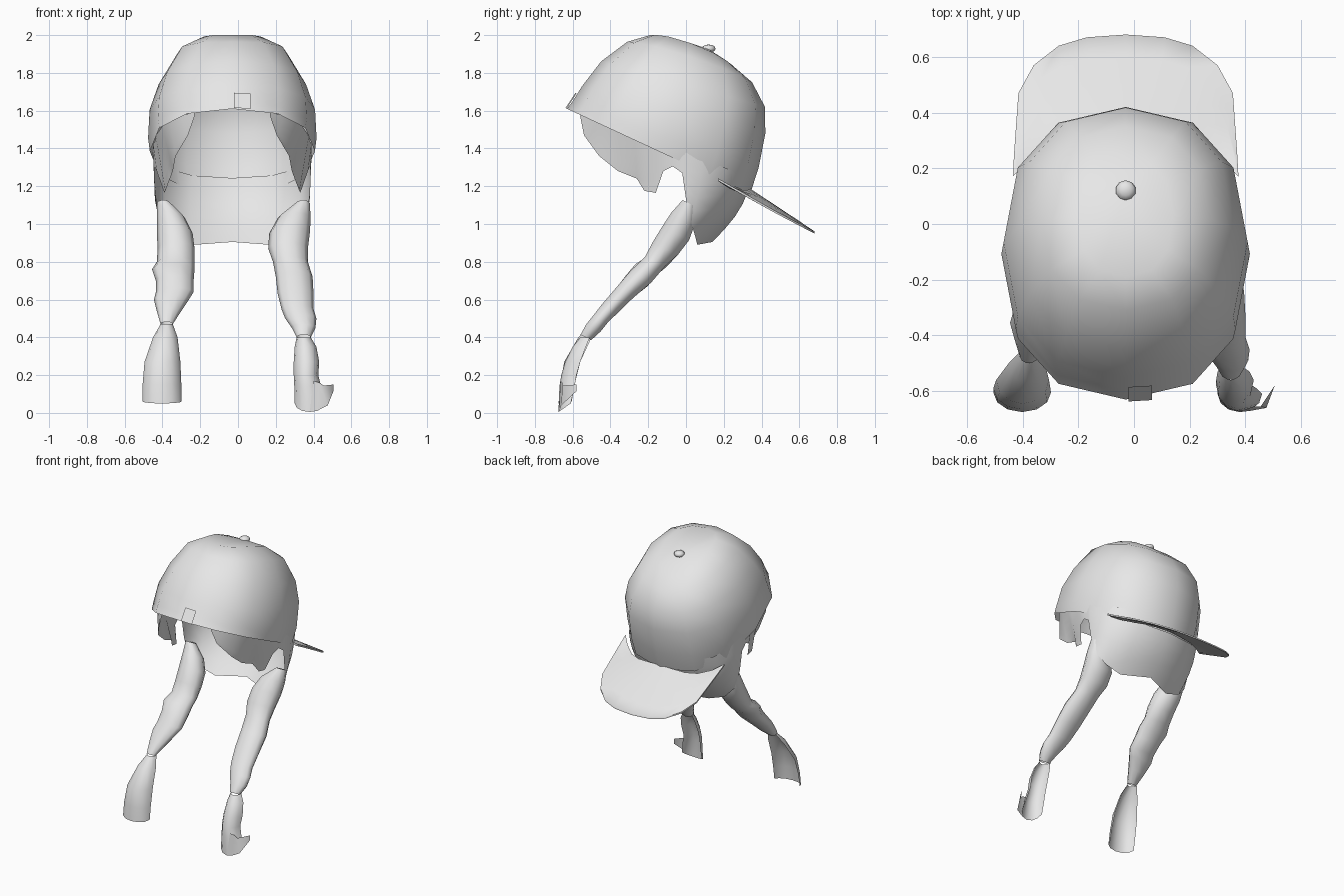
import bpy, bmesh, math
from mathutils import Vector

CX = -0.03  # symmetry line of the head
mat = bpy.data.materials.new("plain grey")
mat.diffuse_color = (0.8, 0.8, 0.8, 1)


def make(name, rows, closed=False, pole=None, angle=60):
    """Skin a list of equal-length point rows into a smooth sheet or tube."""
    bm = bmesh.new()
    grid = [[bm.verts.new(p) for p in r] for r in rows]
    n = len(rows[0])
    for a, b in zip(grid, grid[1:]):
        for i in range(n if closed else n - 1):
            j = (i + 1) % n
            bm.faces.new((a[i], a[j], b[j], b[i]))
    if pole:
        tip = bm.verts.new(pole)
        for i in range(n):
            bm.faces.new((grid[-1][i], grid[-1][(i + 1) % n], tip))
    bmesh.ops.remove_doubles(bm, verts=bm.verts, dist=0.0005)
    bmesh.ops.recalc_face_normals(bm, faces=bm.faces)
    return finish(name, bm, angle)


def finish(name, bm, angle=60):
    me = bpy.data.meshes.new(name)
    bm.to_mesh(me)
    bm.free()
    ob = bpy.data.objects.new(name, me)
    bpy.context.collection.objects.link(ob)
    me.materials.append(mat)
    bpy.ops.object.select_all(action='DESELECT')
    ob.select_set(True)
    bpy.context.view_layer.objects.active = ob
    bpy.ops.object.shade_smooth_by_angle(angle=math.radians(angle))
    return ob


def spow(v, e=0.86):
    return math.copysign(abs(v) ** e, v)


# Cap crown: tilted rings as (front y, front z, back y, back z, half width, side lift)
crown = [(-0.63, 1.61, 0.34, 1.16, 0.437, 0.0),
         (-0.60, 1.65, 0.385, 1.30, 0.446, -0.02),
         (-0.55, 1.73, 0.42, 1.48, 0.438, 0.0),
         (-0.45, 1.86, 0.418, 1.62, 0.39, 0.0),
         (-0.31, 1.965, 0.35, 1.75, 0.30, 0.03),
         (-0.19, 2.0, 0.24, 1.845, 0.17, 0.035)]
rows = []
for fy, fz, by, bz, w, lift in crown:
    ring = []
    for i in range(12):
        a = 2 * math.pi * i / 12
        s, c = spow(math.sin(a)), spow(math.cos(a))
        k = (1 + c) / 2
        ring.append((CX + w * s, fy + (by - fy) * k,
                     fz + (bz - fz) * k + lift * s * s))
    rows.append(ring)
make("cap_crown", rows, closed=True, pole=(CX, 0.12, 1.925))

# Cap button
bm = bmesh.new()
bmesh.ops.create_uvsphere(bm, u_segments=10, v_segments=6, radius=0.037)
for v in bm.verts:
    v.co = Vector((v.co.x + CX, v.co.y + 0.12, v.co.z * 0.6 + 1.928))
finish("cap_button", bm)

# Brim: outline half, from the side hinge to the tip (x, y)
half = [(0.405, 0.17), (0.40, 0.26), (0.385, 0.47), (0.33, 0.57),
        (0.24, 0.64), (0.14, 0.67), (0, 0.68)]
hinge = [(0.405, 0.17), (0.385, 0.19), (0.345, 0.23), (0.27, 0.29),
         (0.19, 0.325), (0.10, 0.335), (0, 0.34)]


def mirrored(pts):
    return [(-x, y) for x, y in pts] + [(x, y) for x, y in pts[-2::-1]]


def brim_z(x, y):
    edge = 1.235 - 0.575 * (y - 0.17)
    mid = min(1.18 - 0.66 * (y - 0.34), 1.18)
    k = min(1, abs(x) / 0.40) ** 2
    return mid + (edge - mid) * k


rows = []
for side in (1, -1):
    for s in range(5):
        t = s / 4 if side == 1 else 1 - s / 4
        row = []
        for (hx, hy), (ox, oy) in zip(mirrored(hinge), mirrored(half)):
            x, y = hx + (ox - hx) * t, hy + (oy - hy) * t
            thick = 0.007 * side * (1 if t < 1 else 0.8)
            row.append((CX + x, y, brim_z(x, y) + thick))
        rows.append(row)
make("cap_brim", rows)

# Front badge plate
make("front_badge", [[(-0.02, -0.637, 1.615), (0.065, -0.632, 1.61)],
                     [(-0.02, -0.585, 1.695), (0.065, -0.58, 1.69)]])

# Hair under the cap: columns as (top x, top y, bottom x, bottom y, bottom z)
cols = [(0.20, -0.555, 0.20, -0.56, 1.57), (0.27, -0.50, 0.235, -0.54, 1.47),
        (0.33, -0.43, 0.30, -0.46, 1.36), (0.37, -0.36, 0.315, -0.36, 1.28),
        (0.395, -0.27, 0.33, -0.26, 1.24), (0.405, -0.22, 0.355, -0.22, 1.175),
        (0.41, -0.15, 0.36, -0.16, 1.165), (0.42, -0.12, 0.40, -0.12, 1.28),
        (0.42, -0.07, 0.41, -0.07, 1.305), (0.42, -0.02, 0.415, -0.02, 1.27),
        (0.42, 0.0, 0.41, 0.0, 1.13), (0.40, 0.09, 0.385, 0.03, 1.0),
        (0.35, 0.21, 0.32, 0.05, 0.93), (0.21, 0.31, 0.20, 0.06, 0.89),
        (0, 0.345, 0, 0.14, 0.905)]
rows = []
for r in range(6):
    t = r / 5
    row = []
    for i, (tx, ty, bx, by, bz) in enumerate(cols):
        tz = 1.61 - 0.47 * (ty + 0.63) + 0.02 + 0.08 * (ty + 0.55)
        out = 0.04 * math.sin(math.pi * t) * max(0, min(1, (i - 10) / 3))
        d = Vector((tx, ty + 0.1, 0)).normalized() * out
        row.append((tx + (bx - tx) * t + d.x, ty + (by - ty) * t + d.y,
                    tz + (bz - tz) * t))
    rows.append([(CX - x, y, z) for x, y, z in row]
                + [(CX + x, y, z) for x, y, z in row[-2::-1]])
make("hair_shell", rows, angle=180)


# Braids: rings as (z, x min, x max, y front, y back)
def braid(name, rings):
    rows = []
    for z, x0, x1, y0, y1 in rings:
        rows.append([((x0 + x1) / 2 + (x1 - x0) / 2 * math.cos(a),
                      (y0 + y1) / 2 + (y1 - y0) / 2 * math.sin(a),
                      z - 0.5 * (y1 - y0) / 2 * math.sin(a))
                     for a in (2 * math.pi * i / 10 for i in range(10))])
    make(name, rows, closed=True)


braid("left_braid", [
    (1.11, -0.43, -0.36, -0.02, 0.05), (1.03, -0.43, -0.28, -0.08, 0.05),
    (0.95, -0.43, -0.24, -0.13, 0.02), (0.87, -0.425, -0.23, -0.18, -0.04),
    (0.80, -0.43, -0.23, -0.21, -0.10), (0.76, -0.455, -0.23, -0.27, -0.15),
    (0.70, -0.435, -0.235, -0.32, -0.20), (0.64, -0.435, -0.235, -0.37, -0.27),
    (0.60, -0.445, -0.26, -0.40, -0.31), (0.54, -0.43, -0.30, -0.45, -0.37),
    (0.47, -0.41, -0.345, -0.50, -0.45)])
braid("right_braid", [
    (1.11, 0.31, 0.38, -0.02, 0.05), (1.03, 0.21, 0.385, -0.08, 0.05),
    (0.95, 0.165, 0.38, -0.13, 0.02), (0.87, 0.16, 0.37, -0.18, -0.04),
    (0.80, 0.185, 0.37, -0.22, -0.11), (0.72, 0.20, 0.395, -0.30, -0.18),
    (0.63, 0.21, 0.40, -0.38, -0.28), (0.55, 0.23, 0.40, -0.45, -0.36),
    (0.50, 0.25, 0.415, -0.49, -0.41), (0.45, 0.285, 0.41, -0.53, -0.45),
    (0.40, 0.31, 0.385, -0.56, -0.50)])


# Braid ends: channel-shaped sheets open to the back
def tail(name, rings, sag):
    rows = []
    for k, (z, x0, x1, y0, y1) in enumerate(rings):
        row = []
        for i in range(7):
            a = math.pi * i / 6
            drop = sag * math.sin(a) if k == len(rings) - 1 else 0
            row.append(((x0 + x1) / 2 - (x1 - x0) / 2 * math.cos(a),
                        y1 + (y0 - y1) * math.sin(a), z - drop))
        rows.append(row)
    make(name, rows)


tail("left_tail", [
    (0.47, -0.41, -0.345, -0.50, -0.46), (0.40, -0.45, -0.32, -0.57, -0.50),
    (0.27, -0.495, -0.305, -0.645, -0.56), (0.15, -0.505, -0.30, -0.665, -0.59),
    (0.06, -0.505, -0.298, -0.675, -0.605)], 0.01)
tail("right_tail", [
    (0.40, 0.31, 0.385, -0.56, -0.51), (0.35, 0.30, 0.415, -0.60, -0.53),
    (0.27, 0.295, 0.43, -0.64, -0.56), (0.20, 0.295, 0.425, -0.66, -0.58),
    (0.14, 0.298, 0.44, -0.67, -0.59), (0.05, 0.30, 0.46, -0.675, -0.61)], 0.045)
# Hooked lock at the end of the right braid
make("right_tail_hook", [
    [(0.40, -0.665, 0.17), (0.43, -0.655, 0.16), (0.455, -0.655, 0.145), (0.505, -0.58, 0.15)],
    [(0.38, -0.675, 0.005), (0.42, -0.67, 0.012), (0.475, -0.66, 0.04), (0.505, -0.58, 0.115)]])
